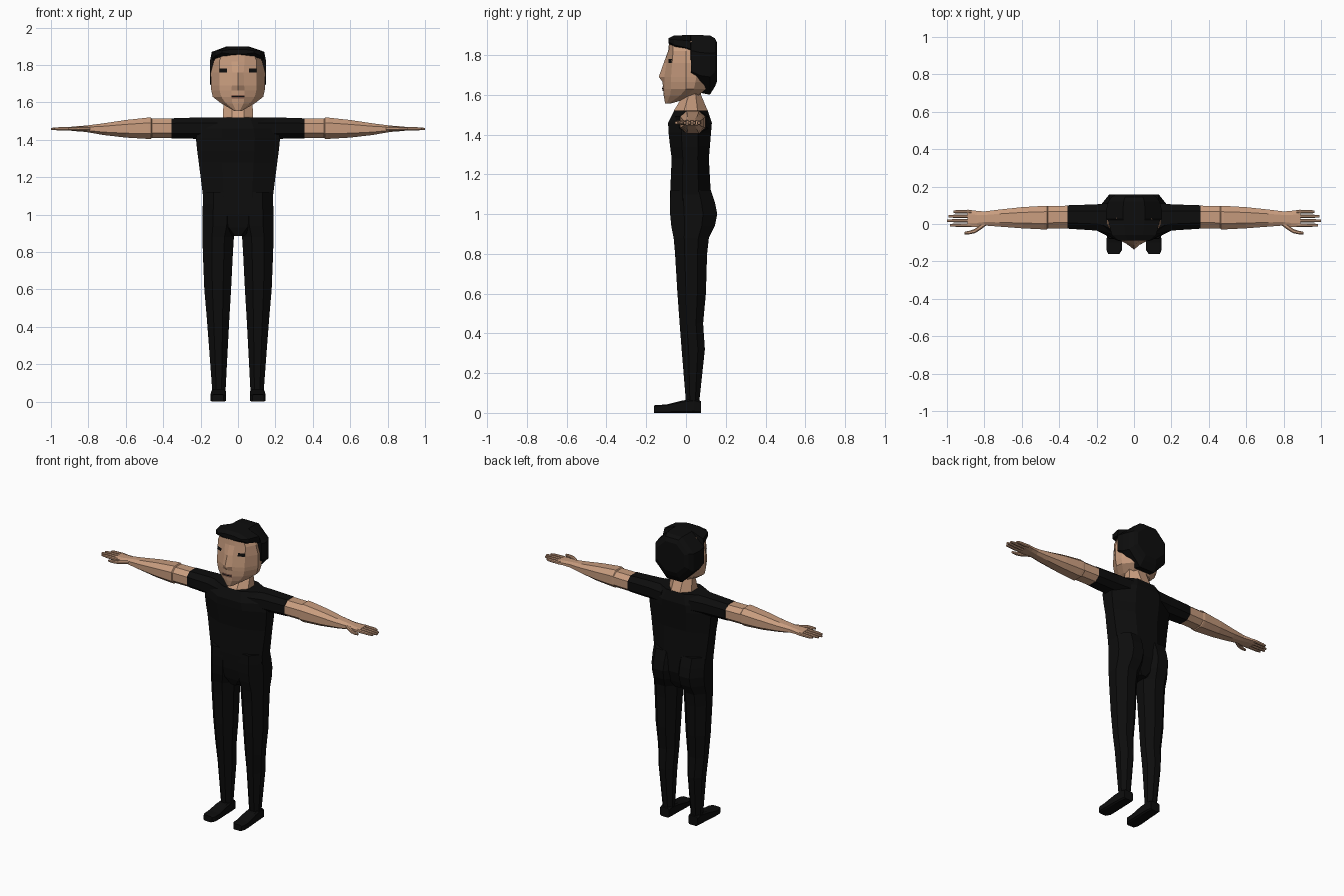
import bpy, bmesh
from mathutils import Vector


def material(name, rgb):
    m = bpy.data.materials.new(name)
    m.diffuse_color = (*rgb, 1)
    return m


SKIN = material("skin", (0.58, 0.335, 0.21))
BLACK = material("black", (0.004, 0.004, 0.004))
LIPS = material("lips", (0.22, 0.10, 0.07))


def finish(name, bm, mats, mirror=False):
    bmesh.ops.recalc_face_normals(bm, faces=bm.faces)
    me = bpy.data.meshes.new(name)
    bm.to_mesh(me)
    bm.free()
    for m in mats:
        me.materials.append(m)
    ob = bpy.data.objects.new(name, me)
    bpy.context.collection.objects.link(ob)
    if mirror:
        ob.modifiers.new("mirror", 'MIRROR')
    return ob


def skin_rings(rings):
    """Join closed rings of points with quads and cap both ends."""
    bm = bmesh.new()
    vs = [[bm.verts.new(p) for p in r] for r in rings]
    n = len(vs[0])
    for a, b in zip(vs, vs[1:]):
        for i in range(n):
            j = (i + 1) % n
            bm.faces.new((a[i], a[j], b[j], b[i]))
    bm.faces.new(vs[0])
    bm.faces.new(vs[-1])
    return bm


def loft(name, axis, rings, mat, mirror=False, c=0.3):
    """Chamfered box sections (t, a0, a1, b0, b1) stacked along an axis."""
    out = []
    for t, a0, a1, b0, b1 in rings:
        da, db = (a1 - a0) * c, (b1 - b0) * c
        pts = [(a0 + da, b0), (a1 - da, b0), (a1, b0 + db), (a1, b1 - db),
               (a1 - da, b1), (a0 + da, b1), (a0, b1 - db), (a0, b0 + db)]
        place = {'x': lambda a, b: (t, a, b),
                 'y': lambda a, b: (a, t, b),
                 'z': lambda a, b: (a, b, t)}[axis]
        out.append([place(a, b) for a, b in pts])
    return finish(name, skin_rings(out), [mat], mirror)


# Shirt body
loft("shirt_body", 'z', [
    (0.885, -0.04, 0.04, -0.05, 0.09), (0.93, -0.12, 0.12, -0.065, 0.11),
    (1.0, -0.18, 0.18, -0.078, 0.13), (1.1, -0.187, 0.187, -0.08, 0.125),
    (1.28, -0.21, 0.21, -0.072, 0.115), (1.34, -0.218, 0.218, -0.08, 0.12),
    (1.41, -0.225, 0.225, -0.088, 0.126), (1.46, -0.21, 0.21, -0.09, 0.13),
    (1.52, -0.16, 0.16, -0.06, 0.11)], BLACK)

# Trouser legs with seat
loft("trouser_leg", 'z', [
    (1.12, 0.0, 0.186, -0.078, 0.125), (1.06, 0.0, 0.188, -0.08, 0.145),
    (1.0, 0.0, 0.19, -0.08, 0.157), (0.94, 0.005, 0.19, -0.074, 0.145),
    (0.88, 0.022, 0.19, -0.062, 0.115), (0.8, 0.027, 0.188, -0.055, 0.106),
    (0.6, 0.037, 0.18, -0.043, 0.10), (0.45, 0.046, 0.167, -0.032, 0.086),
    (0.32, 0.053, 0.157, -0.022, 0.095), (0.05, 0.067, 0.137, 0.0, 0.066)],
    BLACK, True)

# Shoes
loft("shoe", 'y', [
    (-0.16, 0.078, 0.138, 0, 0.038), (-0.14, 0.065, 0.147, 0, 0.04),
    (-0.1, 0.065, 0.147, 0, 0.042), (-0.02, 0.065, 0.143, 0, 0.062),
    (0.04, 0.066, 0.14, 0, 0.07), (0.075, 0.07, 0.136, 0, 0.06)],
    BLACK, True, 0.12)

# Sleeves and arms
loft("sleeve", 'x', [
    (0.1, -0.06, 0.115, 1.40, 1.52), (0.2, -0.035, 0.105, 1.405, 1.52),
    (0.355, -0.025, 0.10, 1.408, 1.515)], BLACK, True, 0.25)
loft("arm", 'x', [
    (0.355, -0.023, 0.098, 1.41, 1.513), (0.46, -0.023, 0.095, 1.41, 1.513),
    (0.465, -0.029, 0.097, 1.405, 1.519), (0.48, -0.029, 0.097, 1.405, 1.519),
    (0.6, -0.023, 0.09, 1.412, 1.506), (0.72, -0.014, 0.077, 1.426, 1.488),
    (0.8, -0.008, 0.067, 1.44, 1.478), (0.84, -0.016, 0.07, 1.445, 1.474),
    (0.89, -0.017, 0.077, 1.447, 1.471)], SKIN, True, 0.25)

# Fingers and thumb
for i, tip in enumerate((0.985, 1.0, 0.992, 0.965)):
    y = -0.016 + i * 0.0238
    loft(f"finger_{i + 1}", 'x', [
        (0.87, y, y + 0.02, 1.449, 1.47), (0.95, y + 0.001, y + 0.019, 1.45, 1.468),
        (tip, y + 0.003, y + 0.016, 1.453, 1.464)], SKIN, True, 0.25)
loft("thumb", 'x', [
    (0.79, -0.008, 0.02, 1.448, 1.472), (0.82, -0.03, 0.0, 1.449, 1.471),
    (0.85, -0.049, -0.026, 1.45, 1.47), (0.88, -0.055, -0.036, 1.45, 1.468),
    (0.907, -0.055, -0.042, 1.453, 1.465)], SKIN, True, 0.25)

# Neck
loft("neck", 'z', [
    (1.5, -0.082, 0.082, -0.068, 0.115), (1.525, -0.08, 0.08, -0.058, 0.107),
    (1.6, -0.078, 0.078, -0.012, 0.075), (1.68, -0.075, 0.075, -0.01, 0.075)], SKIN)

# Head: z, centre y, nose side x/y, cheek x/y, half width, side y, back y
rings = []
for z, yf, xn, yn, xc, yc, hw, ys, yb in (
        (1.555, -0.105, 0.01, -0.102, 0.015, -0.098, 0.02, -0.09, -0.08),
        (1.595, -0.112, 0.03, -0.106, 0.065, -0.08, 0.09, -0.03, 0.06),
        (1.63, -0.115, 0.035, -0.109, 0.09, -0.075, 0.135, 0.0, 0.10),
        (1.665, -0.118, 0.035, -0.109, 0.098, -0.075, 0.143, 0.0, 0.12),
        (1.69, -0.137, 0.033, -0.109, 0.1, -0.075, 0.145, 0.0, 0.13),
        (1.76, -0.112, 0.03, -0.098, 0.1, -0.07, 0.146, 0.0, 0.13),
        (1.82, -0.09, 0.035, -0.086, 0.1, -0.065, 0.13, 0.0, 0.11),
        (1.87, -0.084, 0.035, -0.082, 0.08, -0.065, 0.1, 0.0, 0.08)):
    half = [(xn, yn), (xc, yc), (hw, ys), (hw * 0.95, ys + (yb - ys) * 0.4), (hw * 0.6, yb)]
    rings.append([(0, yf, z)] + [(x, y, z) for x, y in half]
                 + [(-x, y, z) for x, y in reversed(half)])
head = finish("head", skin_rings(rings), [SKIN])

# Hair
loft("hair", 'y', [
    (-0.088, -0.085, 0.085, 1.858, 1.884), (-0.06, -0.118, 0.118, 1.83, 1.898),
    (0.0, -0.134, 0.134, 1.81, 1.90), (0.022, -0.14, 0.14, 1.80, 1.90),
    (0.026, -0.15, 0.15, 1.64, 1.90), (0.07, -0.15, 0.15, 1.61, 1.90),
    (0.12, -0.138, 0.138, 1.60, 1.898), (0.145, -0.12, 0.12, 1.64, 1.885),
    (0.157, -0.1, 0.1, 1.67, 1.86)], BLACK)


def face_plate(name, x0, x1, z0, z1, mat, lift, mirror=False):
    """Thin sheet draped on the front of the head."""
    bpy.context.view_layer.update()
    bm = bmesh.new()
    bmesh.ops.create_grid(bm, x_segments=4, y_segments=2, size=1)
    for v in bm.verts:
        x = x0 + (x1 - x0) * (v.co.x + 1) / 2
        z = z0 + (z1 - z0) * (v.co.y + 1) / 2
        hit = head.ray_cast(Vector((x, -1, z)), Vector((0, 1, 0)))[1]
        v.co = (x, hit.y - lift, z)
    ob = finish(name, bm, [mat], mirror)
    if ob.data.polygons[0].normal.y > 0:
        ob.data.flip_normals()
    return ob


# Eyes and mouth
face_plate("eye", 0.06, 0.1, 1.76, 1.781, BLACK, 0.003, True)
face_plate("lips", -0.034, 0.034, 1.62, 1.641, LIPS, 0.003)
face_plate("mouth_line", -0.034, 0.034, 1.629, 1.635, BLACK, 0.005)
